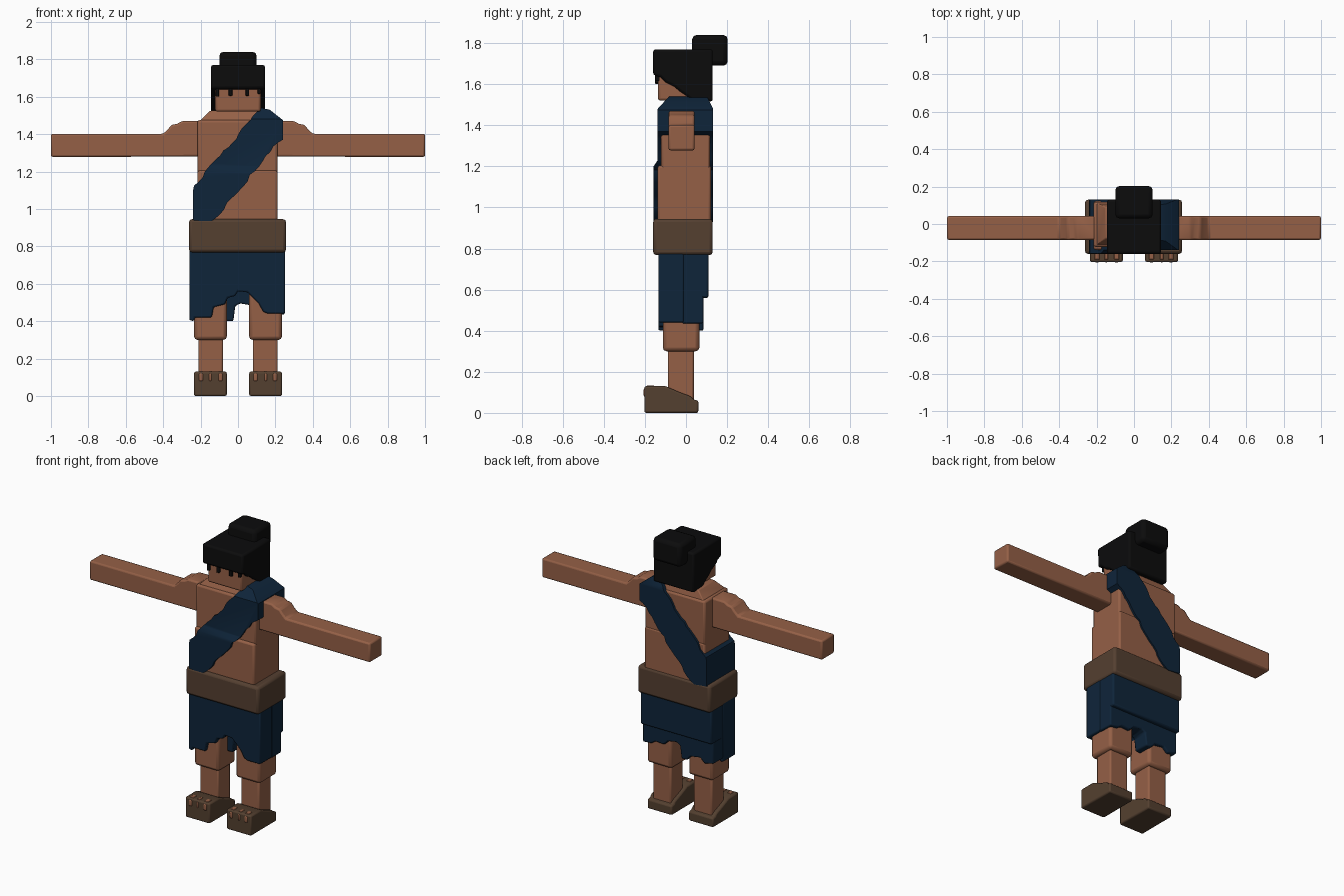
import bpy, bmesh, random
random.seed(4)


def material(name, rgb):
    m = bpy.data.materials.new(name)
    m.diffuse_color = (*rgb, 1)
    return m


SKIN = material("skin", (0.300, 0.117, 0.062))
NAVY = material("navy cloth", (0.0045, 0.018, 0.042))
LEATHER = material("brown leather", (0.089, 0.050, 0.030))
SANDAL = material("sandal brown", (0.088, 0.051, 0.029))
HAIR = material("black hair", (0.0035, 0.0035, 0.0037))


def finish(name, bm, mat, bevel):
    bmesh.ops.recalc_face_normals(bm, faces=bm.faces)
    me = bpy.data.meshes.new(name)
    bm.to_mesh(me)
    bm.free()
    me.materials.append(mat)
    ob = bpy.data.objects.new(name, me)
    bpy.context.collection.objects.link(ob)
    if bevel:
        mod = ob.modifiers.new("soft edges", 'BEVEL')
        mod.width, mod.segments, mod.limit_method = bevel, 2, 'ANGLE'
    bpy.ops.object.select_all(action='DESELECT')
    ob.select_set(True)
    bpy.context.view_layer.objects.active = ob
    bpy.ops.object.shade_smooth_by_angle(angle=0.6)
    return ob


def box(name, x, y, z, mat, bevel=0.014):
    bm = bmesh.new()
    bmesh.ops.create_cube(bm, size=1)
    for v in bm.verts:
        v.co = [(r[0] + r[1]) / 2 + c * (r[1] - r[0]) for r, c in zip((x, y, z), v.co)]
    return finish(name, bm, mat, bevel)


def prism(points, lo, hi, axis):
    """Extrude an outline: axis 'y' takes (x, z) points, axis 'x' takes (y, z)."""
    bm = bmesh.new()
    place = (lambda p, d: (p[0], d, p[1])) if axis == 'y' else (lambda p, d: (d, *p))
    a = [bm.verts.new(place(p, lo)) for p in points]
    b = [bm.verts.new(place(p, hi)) for p in points]
    bm.faces.new(a)
    bm.faces.new(b[::-1])
    n = len(a)
    for i in range(n):
        bm.faces.new((a[i], b[i], b[(i + 1) % n], a[(i + 1) % n]))
    return bm


def ragged(p, q, n, amount):
    """Points from p to q with a small torn-cloth wobble."""
    pts = []
    for i in range(n + 1):
        t = i / n
        w = random.uniform(-amount, amount) if 0 < i < n else 0
        pts.append((p[0] + (q[0] - p[0]) * t + w, p[1] + (q[1] - p[1]) * t - w))
    return pts


# Hair: cap that slopes down to the nape, topknot, fringe wisps
cap = [(-0.16, 1.77), (-0.16, 1.645), (-0.125, 1.635), (-0.10, 1.61), (-0.06, 1.59),
       (-0.03, 1.565), (0.0, 1.545), (0.03, 1.52), (0.13, 1.515), (0.13, 1.77)]
finish("hair_cap", prism(cap, -0.145, 0.145, 'x'), HAIR, 0.012)
box("hair_topknot", (-0.10, 0.10), (0.03, 0.203), (1.69, 1.84), HAIR, 0.022)
for i, (x, w, z) in enumerate(((-0.11, 0.018, 1.60), (-0.04, 0.02, 1.605), (0.05, 0.02, 1.605), (0.112, 0.016, 1.615))):
    box(f"hair_wisp_{i}", (x - w / 2, x + w / 2), (-0.15, -0.12), (z, 1.66), HAIR, 0.004)

# Head
box("head", (-0.122, 0.122), (-0.137, 0.08), (1.52, 1.70), SKIN, 0.012)

# Torso: belly, chest, sloping collar
box("belly", (-0.217, 0.212), (-0.138, 0.122), (0.90, 1.205), SKIN, 0.012)
box("chest", (-0.217, 0.212), (-0.122, 0.118), (1.18, 1.475), SKIN, 0.012)
collar = prism([(-0.205, 1.45), (-0.20, 1.475), (-0.15, 1.525), (0.15, 1.525), (0.20, 1.475), (0.205, 1.45)],
               -0.115, 0.112, 'y')
for v in collar.verts:
    if v.co.z > 1.5:
        v.co.y = -0.075 if v.co.y < 0 else 0.09
finish("collar", collar, SKIN, 0.006)

# Sash across the body, over the shoulder and under the opposite arm
outline = (ragged((0.125, 1.54), (-0.235, 1.125), 18, 0.006)
           + [(-0.24, 1.10), (-0.24, 0.94), (-0.15, 0.93)]
           + ragged((-0.12, 0.95), (0.215, 1.355), 16, 0.006)
           + [(0.24, 1.37), (0.24, 1.475), (0.17, 1.53)])
sash = prism(outline, -0.138, 0.132, 'y')
for z in (1.20, 1.23, 1.48):
    bmesh.ops.bisect_plane(sash, geom=sash.verts[:] + sash.edges[:] + sash.faces[:],
                           plane_co=(0, 0, z), plane_no=(0, 0, 1))
for v in sash.verts:
    if v.co.z > 1.485:
        t = min((v.co.z - 1.48) / 0.06, 1)
        v.co.y = -0.138 + 0.055 * t if v.co.y < 0 else 0.132 - 0.03 * t
    elif v.co.z < 1.21 and v.co.y < 0:
        v.co.y = -0.157
finish("sash", sash, NAVY, 0)

# Belt
box("belt", (-0.262, 0.257), (-0.16, 0.13), (0.768, 0.945), LEATHER, 0.016)

# Skirt: front and back panels with torn hems, and a thicker upper back layer
front = [(-0.26, 0.80), (-0.26, 0.405), (-0.235, 0.40), (-0.23, 0.42), (-0.14, 0.42), (-0.13, 0.475),
         (-0.07, 0.49), (-0.055, 0.525), (-0.015, 0.535), (0.0, 0.56), (0.05, 0.555), (0.075, 0.53),
         (0.11, 0.495), (0.135, 0.45), (0.16, 0.44), (0.252, 0.44), (0.252, 0.80)]
back = [(-0.255, 0.80), (-0.255, 0.425), (-0.19, 0.41), (-0.16, 0.44), (-0.09, 0.43), (-0.065, 0.40),
        (-0.025, 0.40), (-0.015, 0.48), (0.01, 0.495), (0.07, 0.485), (0.10, 0.455), (0.16, 0.46),
        (0.19, 0.44), (0.25, 0.435), (0.25, 0.80)]
finish("skirt_front", prism(front, -0.135, -0.01, 'y'), NAVY, 0.008)
finish("skirt_back", prism(back, -0.02, 0.085, 'y'), NAVY, 0.008)
box("skirt_back_layer", (-0.258, 0.25), (0.0, 0.11), (0.56, 0.80), NAVY, 0.010)

# Arms, legs and sandalled feet on both sides
arm = [(0.19, 1.28), (0.19, 1.47), (0.30, 1.47), (0.325, 1.455), (0.355, 1.45), (0.375, 1.425),
       (0.40, 1.402), (1.0, 1.402), (1.0, 1.278)]
foot = [(-0.203, 0.0), (-0.203, 0.13), (-0.10, 0.13), (-0.065, 0.115), (-0.03, 0.10), (0.025, 0.08),
        (0.035, 0.065), (0.06, 0.06), (0.06, 0.0)]
for side, s in (("left", 1), ("right", -1)):
    def span(a, b):
        return sorted((s * a, s * b))
    finish(f"arm_{side}", prism([(s * x, z) for x, z in arm], -0.085, 0.042, 'y'), SKIN, 0.010)
    box(f"thigh_{side}", span(0.06, 0.235), (-0.113, 0.065), (0.30, 0.62), SKIN, 0.018)
    box(f"shin_{side}", span(0.08, 0.212), (-0.088, 0.038), (0.05, 0.32), SKIN, 0.010)
    finish(f"sandal_{side}", prism(foot, *span(0.06, 0.235), 'x'), SANDAL, 0.014)
    for i, (x, w) in enumerate(((0.093, 0.026), (0.148, 0.018), (0.198, 0.026))):
        box(f"toe_{side}_{i}", span(x - w / 2, x + w / 2), (-0.206, -0.165), (0.078, 0.122), SKIN, 0.008)
        box(f"toe_top_{side}_{i}", span(x - w / 2, x + w / 2), (-0.19, -0.155), (0.10, 0.133), SKIN, 0.003)
